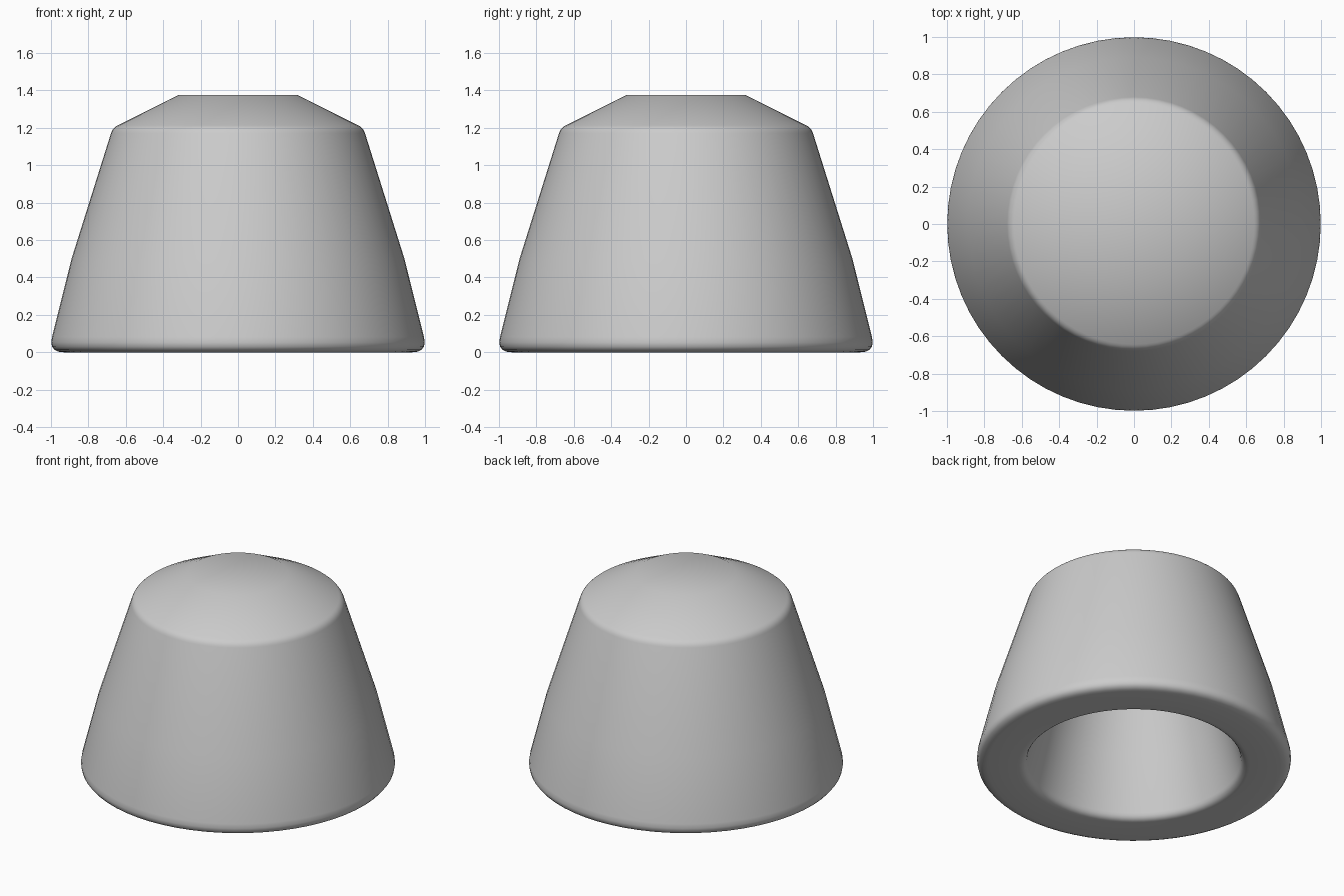
import bpy
import bmesh
import math
from mathutils import Vector, Matrix

cube = bpy.data.objects.get("Cube")
if cube:
    bpy.data.objects.remove(cube, do_unlink=True)

SEGMENTS = 64


def make_material(name, colour):
    mat = bpy.data.materials.new(name)
    mat.use_nodes = True
    mat.diffuse_color = colour
    mat.node_tree.nodes["Principled BSDF"].inputs["Base Color"].default_value = colour
    return mat


def fillet(before, corner, after, radius, steps=5):
    """Round a profile corner with a quadratic arc."""
    c = Vector(corner)
    a = c + (Vector(before) - c).normalized() * radius
    b = c + (Vector(after) - c).normalized() * radius
    ts = [i / steps for i in range(steps + 1)]
    return [a * (1 - t) ** 2 + c * 2 * t * (1 - t) + b * t ** 2 for t in ts]


def lathe(name, profile, material):
    """Spin an (r, z) profile, from pole to pole, into a closed solid."""
    bm = bmesh.new()
    verts = [bm.verts.new((r, 0, z)) for r, z in profile]
    edges = [bm.edges.new(pair) for pair in zip(verts, verts[1:])]
    bmesh.ops.spin(bm, geom=verts + edges, cent=(0, 0, 0), axis=(0, 0, 1),
                   angle=math.tau, steps=SEGMENTS)
    bmesh.ops.remove_doubles(bm, verts=bm.verts, dist=0.0005)
    bmesh.ops.recalc_face_normals(bm, faces=bm.faces)
    mesh = bpy.data.meshes.new(name)
    bm.to_mesh(mesh)
    bm.free()
    mesh.materials.append(material)
    obj = bpy.data.objects.new(name, mesh)
    bpy.context.collection.objects.link(obj)
    bpy.context.view_layer.objects.active = obj
    obj.select_set(True)
    bpy.ops.object.shade_smooth_by_angle(angle=math.radians(35))
    obj.select_set(False)
    return obj


grey = make_material("plain grey", (0.6, 0.6, 0.6, 1))

# Outer corners: cap, shoulder, waist, foot; inner corners: lip, bend, ceiling
cap, shoulder, waist, foot = (0.32, 1.375), (0.67, 1.2), (0.89, 0.5), (1.015, 0)
lip, bend, ceiling = (0.69, 0), (0.59, 0.42), (0.4, 1.06)

profile = [(0, 1.375), cap]
profile += fillet(cap, shoulder, waist, 0.03)
profile += [waist]
profile += fillet(waist, foot, lip, 0.085)
profile += fillet(foot, lip, bend, 0.045)
profile += [bend, ceiling, (0, 1.14)]

lathe("hollow_tapered_cap", profile, grey)
